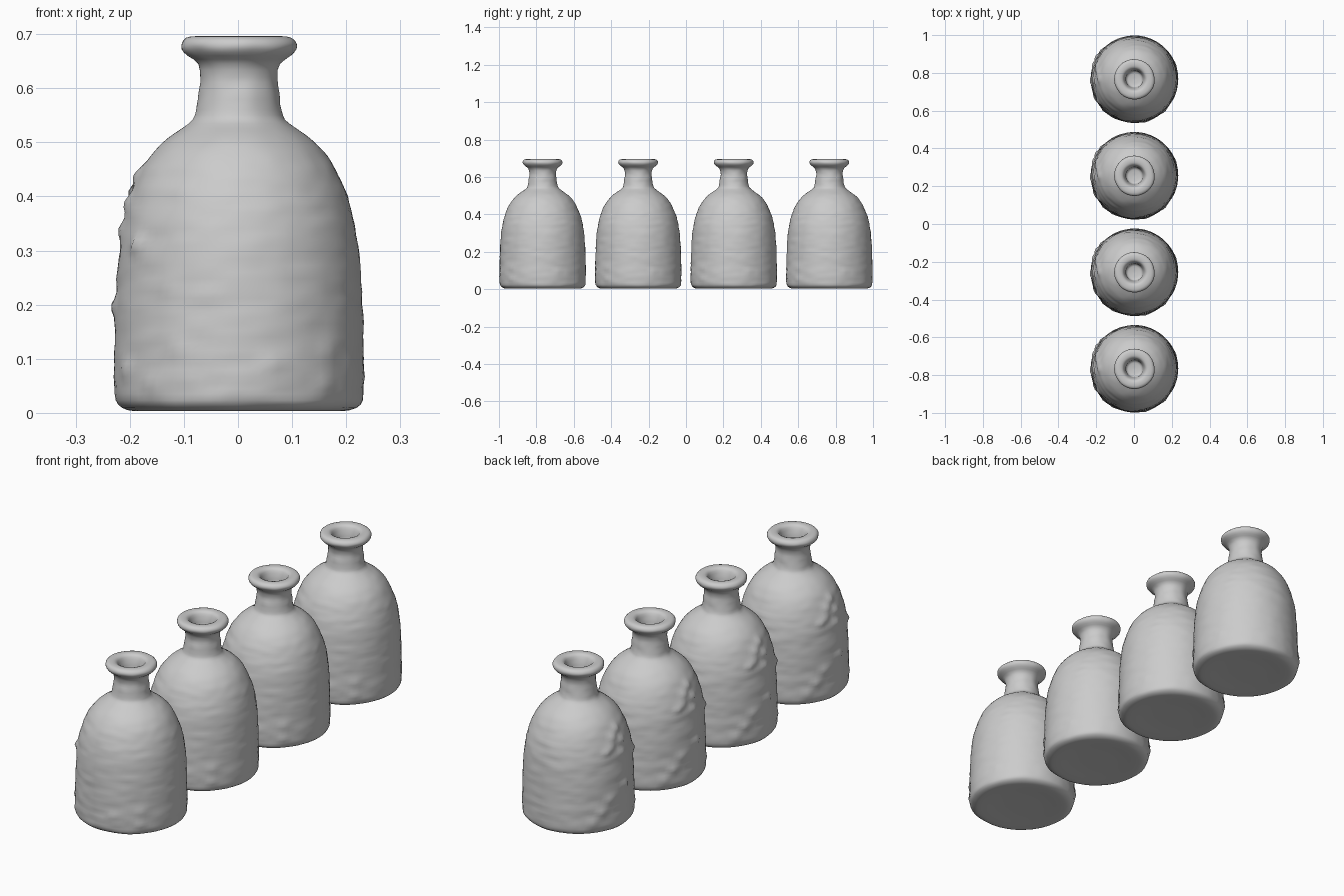
import bpy, bmesh, math
from mathutils import Vector, noise

if "Cube" in bpy.data.objects:
    bpy.data.objects.remove(bpy.data.objects["Cube"])

SEGS = 80

# Outer wall, lip and shallow mouth as (radius, height)
PROFILE = [(0.0, 0.008), (0.10, 0.007), (0.17, 0.004), (0.205, 0.005), (0.224, 0.016),
           (0.230, 0.035), (0.231, 0.08), (0.230, 0.14), (0.228, 0.2), (0.225, 0.26),
           (0.219, 0.32), (0.209, 0.37), (0.193, 0.42), (0.170, 0.465), (0.140, 0.50),
           (0.105, 0.526), (0.085, 0.542), (0.079, 0.56), (0.074, 0.59), (0.071, 0.62),
           (0.077, 0.645), (0.095, 0.660), (0.105, 0.672), (0.106, 0.683), (0.098, 0.693),
           (0.080, 0.696), (0.062, 0.692), (0.052, 0.675), (0.046, 0.65), (0.040, 0.628),
           (0.0, 0.622)]

# Clay lumps: (angle in degrees, height, size, swell)
LUMPS = [(182, 0.195, 0.016, 0.010), (212, 0.31, 0.018, 0.012), (180, 0.44, 0.016, 0.010),
         (184, 0.39, 0.018, 0.009), (170, 0.41, 0.016, 0.011), (158, 0.36, 0.016, 0.011),
         (165, 0.37, 0.014, 0.010), (181, 0.34, 0.016, 0.007), (150, 0.10, 0.018, 0.011),
         (160, 0.15, 0.018, 0.008), (140, 0.06, 0.018, 0.008), (285, 0.09, 0.014, 0.006),
         (316, 0.11, 0.016, 0.005), (313, 0.055, 0.016, 0.006), (240, 0.12, 0.016, 0.005),
         (205, 0.08, 0.016, 0.006), (225, 0.05, 0.016, 0.005), (20, 0.09, 0.016, 0.004)]


def smooth_profile(points, step=0.011):
    """Catmull-Rom refinement of the profile."""
    pts = [Vector(p) for p in points]
    out = []
    for i in range(len(pts) - 1):
        a, b, c, d = pts[max(i - 1, 0)], pts[i], pts[i + 1], pts[min(i + 2, len(pts) - 1)]
        n = max(2, round((c - b).length / step))
        for k in range(n):
            t = k / n
            out.append(0.5 * (2 * b + (c - a) * t + (2 * a - 5 * b + 4 * c - d) * t * t
                              + (3 * b - a - 3 * c + d) * t ** 3))
    return out[1:]


def swell(angle, r, z):
    """Hand-thrown surface: faint ripples plus individual lumps."""
    x, y = r * math.cos(angle), r * math.sin(angle)
    h = 0.0022 * noise.noise(Vector((x * 9, y * 9, z * 38)))
    h += 0.0016 * noise.noise(Vector((x * 25 + 7, y * 25, z * 45)))
    if z < 0.5 and r > 0.15:
        for deg, lz, size, amount in LUMPS:
            da = math.remainder(angle - math.radians(deg), math.tau) * r
            h += amount * math.exp(-(da * da + (z - lz) ** 2) / (size * size))
    return h * min(1, r / 0.07)


def bottle_mesh():
    bm = bmesh.new()
    rings = []
    for r, z in smooth_profile(PROFILE):
        ring = []
        for k in range(SEGS):
            a = math.tau * k / SEGS
            rr = r + swell(a, r, z)
            ring.append(bm.verts.new((rr * math.cos(a), rr * math.sin(a), max(z, 0))))
        rings.append(ring)
    for low, high in zip(rings, rings[1:]):
        for k in range(SEGS):
            n = (k + 1) % SEGS
            bm.faces.new((low[k], low[n], high[n], high[k]))
    # Caps at the underside and mouth floor
    for ring, z in ((rings[0][::-1], 0.008), (rings[-1], 0.622)):
        centre = bm.verts.new((0, 0, z))
        for k in range(SEGS):
            bm.faces.new((ring[k], ring[(k + 1) % SEGS], centre))
    for f in bm.faces:
        f.smooth = True
    mesh = bpy.data.meshes.new("bottle")
    bm.to_mesh(mesh)
    bm.free()
    return mesh


# Four identical bottles in a row along y
mesh = bottle_mesh()
for i in range(4):
    bottle = bpy.data.objects.new(f"bottle_{i + 1}", mesh)
    bottle.location = (0.002, (i - 1.5) * 0.511, 0)
    bpy.context.collection.objects.link(bottle)
